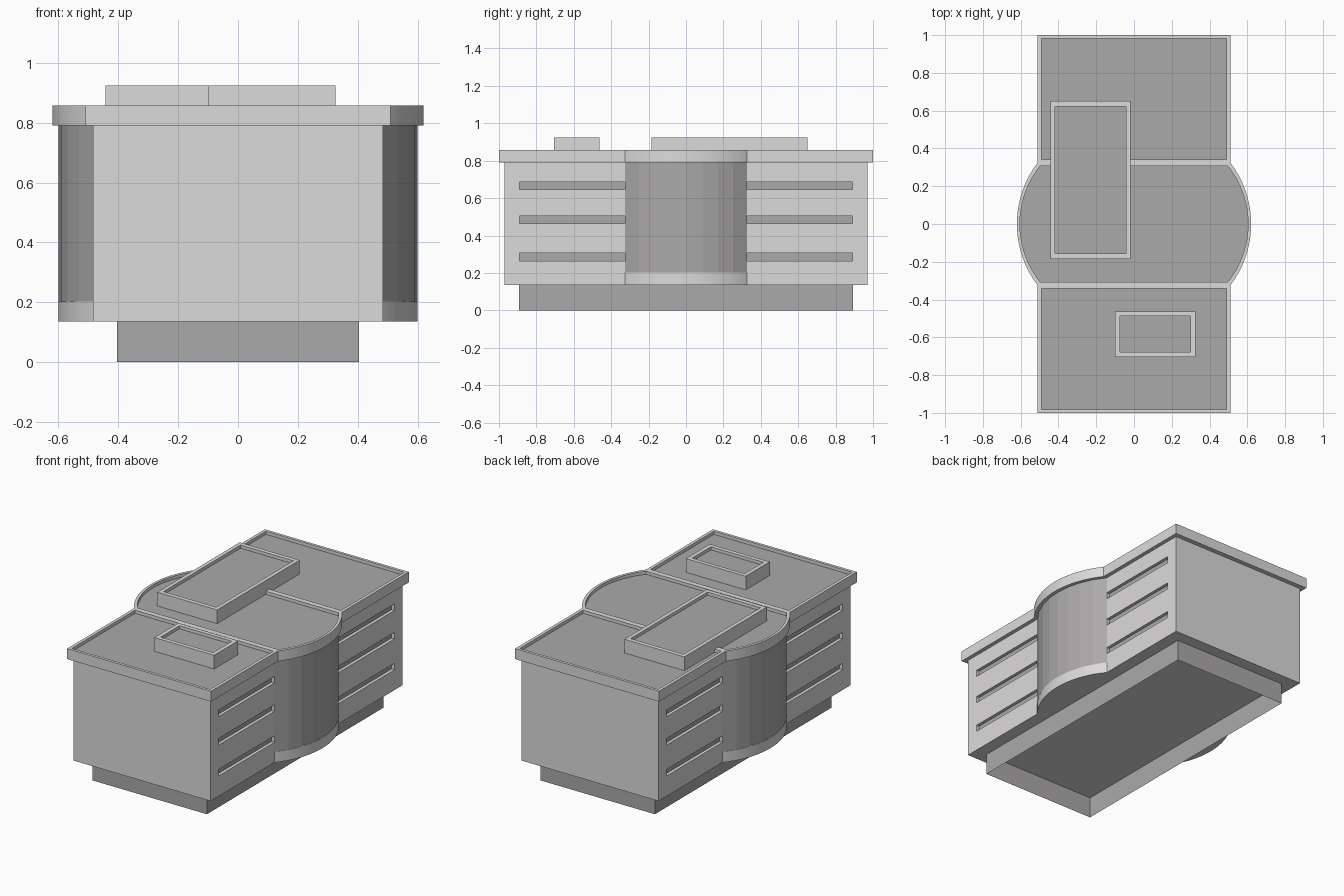
import bpy, bmesh, math
from mathutils import Vector

if "Cube" in bpy.data.objects:
    bpy.data.objects.remove(bpy.data.objects["Cube"])


def material(name, rgb):
    m = bpy.data.materials.new(name)
    m.diffuse_color = (*rgb, 1)
    m.use_nodes = True
    m.node_tree.nodes["Principled BSDF"].inputs["Base Color"].default_value = m.diffuse_color
    return m


LIGHT = material("light grey", (0.72, 0.705, 0.71))
DARK = material("dark grey", (0.41, 0.40, 0.405))


def finish(name, bm, mats=(LIGHT, DARK), smooth=False):
    bmesh.ops.recalc_face_normals(bm, faces=bm.faces)
    me = bpy.data.meshes.new(name)
    bm.to_mesh(me)
    bm.free()
    for m in mats:
        me.materials.append(m)
    ob = bpy.data.objects.new(name, me)
    bpy.context.collection.objects.link(ob)
    if smooth:
        bpy.ops.object.select_all(action='DESELECT')
        ob.select_set(True)
        bpy.context.view_layer.objects.active = ob
        bpy.ops.object.shade_smooth_by_angle(angle=math.radians(15))
    return ob


def rect(x0, x1, y0, y1):
    return [(x0, y0), (x1, y0), (x1, y1), (x0, y1)]


def arc(x, peak, half, n):
    """Bulging arc from (x, -half) through (peak, 0) to (x, half)."""
    sag = peak - x
    r = (half * half + sag * sag) / (2 * sag)
    a = math.asin(half / r)
    return [(peak - r + r * math.cos(t), r * math.sin(t))
            for t in (-a + 2 * a * i / n for i in range(n + 1))]


def loop(bm, pts, z):
    return [bm.verts.new((x, y, z)) for x, y in pts]


def bridge(bm, a, b):
    for i in range(len(a)):
        j = (i + 1) % len(a)
        bm.faces.new((a[i], a[j], b[j], b[i]))


def prism(name, pts, z0, z1, mat, caps=True, smooth=False):
    bm = bmesh.new()
    a, b = loop(bm, pts, z0), loop(bm, pts, z1)
    bridge(bm, a, b)
    if caps:
        bm.faces.new(a)
        bm.faces.new(b)
    return finish(name, bm, (mat,), smooth)


def tray(name, outer, inner, z0, z1, depth, smooth=False):
    """Slab with a raised rim and a dark sunken floor."""
    bm = bmesh.new()
    rings = [loop(bm, outer, z0), loop(bm, outer, z1),
             loop(bm, inner, z1), loop(bm, inner, z1 - depth)]
    for a, b in zip(rings, rings[1:]):
        bridge(bm, a, b)
    bm.faces.new(rings[0])
    bm.faces.new(rings[-1]).material_index = 1
    return finish(name, bm, smooth=smooth)


# plinth: an open skirt
prism("plinth", rect(-0.405, 0.405, -0.893, 0.893), 0, 0.135, DARK, caps=False)

# main body with recessed window strips on both long sides
bm = bmesh.new()
a = loop(bm, rect(-0.485, 0.485, -0.97, 0.97), 0.135)
b = loop(bm, rect(-0.485, 0.485, -0.97, 0.97), 0.79)
bridge(bm, a, b)
bm.faces.new(a)
bm.faces.new(b)
strips = [(0.265, 0.307), (0.463, 0.505), (0.645, 0.687)]
cuts = [((0, y, 0), (0, 1, 0)) for y in (-0.89, -0.325, 0.325, 0.89)]
cuts += [((0, 0, z), (0, 0, 1)) for s in strips for z in s]
for co, no in cuts:
    sides = [f for f in bm.faces if abs(f.calc_center_median().x) > 0.48]
    geom = set(sides)
    for f in sides:
        geom.update(f.edges, f.verts)
    bmesh.ops.bisect_plane(bm, geom=list(geom), plane_co=co, plane_no=no)
panes = []
for f in bm.faces:
    c = f.calc_center_median()
    if (abs(c.x) > 0.48 and 0.325 < abs(c.y) < 0.89
            and any(lo < c.z < hi for lo, hi in strips)):
        panes.append(f)
for f in bmesh.ops.extrude_discrete_faces(bm, faces=panes)["faces"]:
    f.material_index = 1
    side = 1 if f.calc_center_median().x > 0 else -1
    bmesh.ops.translate(bm, verts=f.verts, vec=Vector((-0.02 * side, 0, 0)))
finish("main_body", bm)

# curved bays: light sill below faceted glass
for s, side in ((1, "right"), (-1, "left")):
    prism(side + "_bay_sill", [(s * x, y) for x, y in arc(0.485, 0.60, 0.325, 24)],
          0.135, 0.203, LIGHT, smooth=True)
    prism(side + "_bay_glass", [(s * x, y) for x, y in arc(0.485, 0.599, 0.325, 8)],
          0.203, 0.79, DARK)


# roof: a bowed centre and two rectangular wings
def bowed(x, peak, half):
    right = arc(x, peak, half, 24)
    return right + [(-x, -y) for x, y in right]


tray("centre_roof", bowed(0.51, 0.62, 0.325), bowed(0.497, 0.604, 0.307),
     0.79, 0.857, 0.02, smooth=True)
for s, end in ((-1, "front"), (1, "back")):
    tray(end + "_roof", rect(-0.51, 0.51, s * 0.325, s),
         rect(-0.49, 0.49, s * 0.342, s * 0.982), 0.79, 0.857, 0.02)

# rooftop plant housings
tray("large_roof_housing", rect(-0.443, -0.018, -0.185, 0.65),
     rect(-0.418, -0.043, -0.157, 0.622), 0.83, 0.925, 0.02)
tray("small_roof_housing", rect(-0.10, 0.325, -0.705, -0.462),
     rect(-0.073, 0.298, -0.678, -0.488), 0.83, 0.925, 0.02)
